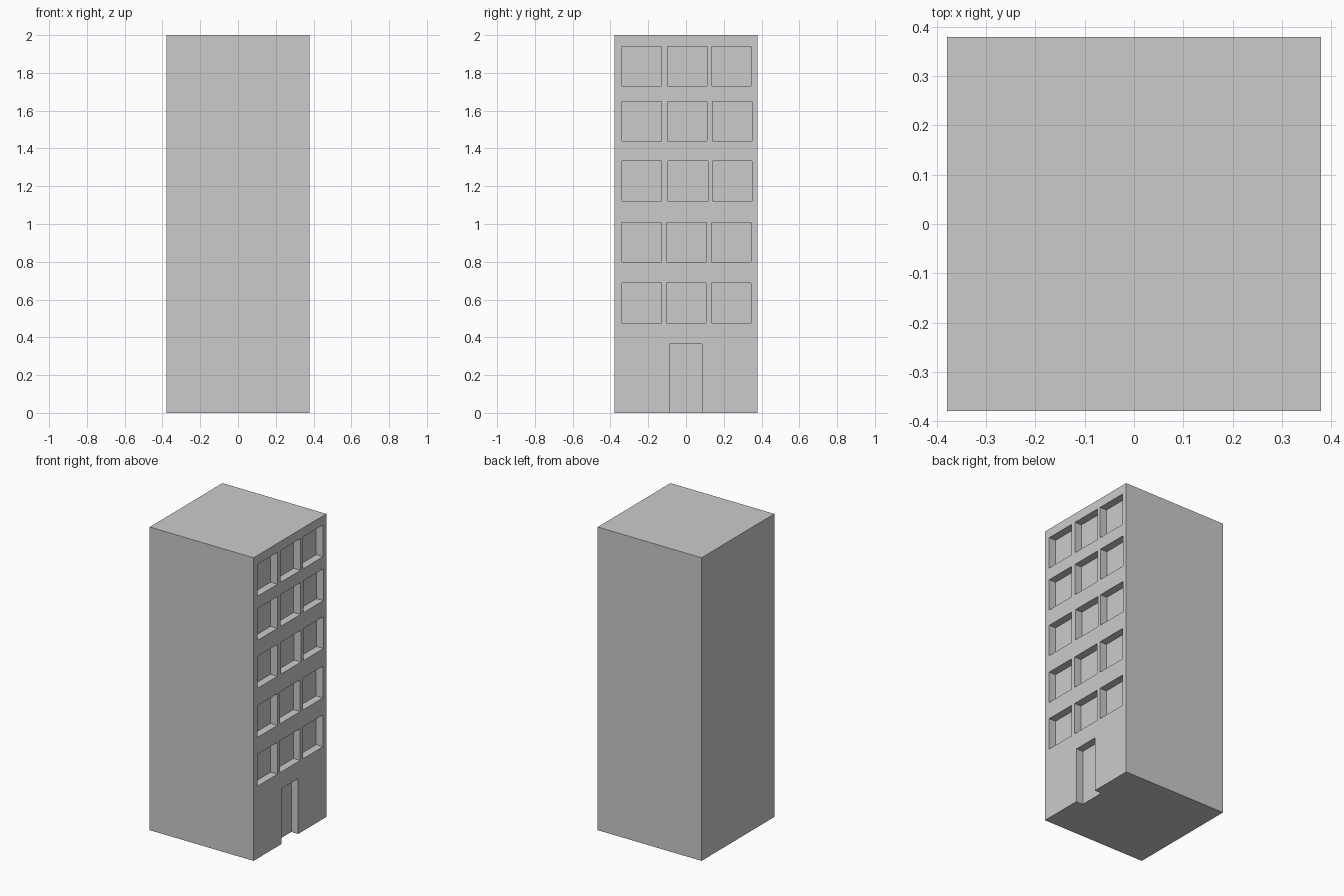
import bpy
import bmesh
from mathutils import Matrix

if "Cube" in bpy.data.objects:
    bpy.data.objects.remove(bpy.data.objects["Cube"])

HALF = 0.379      # half the building's width and depth
HEIGHT = 2.0
DEPTH = 0.05      # recess depth of windows and door

grey = bpy.data.materials.new("plain grey")
grey.diffuse_color = (0.6, 0.6, 0.6, 1)
grey.use_nodes = True
grey.node_tree.nodes["Principled BSDF"].inputs["Base Color"].default_value = grey.diffuse_color


def add_box(bm, lo, hi):
    size = [b - a for a, b in zip(lo, hi)]
    mid = [(a + b) / 2 for a, b in zip(lo, hi)]
    bmesh.ops.create_cube(bm, size=1, matrix=Matrix.Translation(mid) @ Matrix.Diagonal((*size, 1)))


def make_object(name, bm):
    mesh = bpy.data.meshes.new(name)
    bm.to_mesh(mesh)
    bm.free()
    mesh.materials.append(grey)
    obj = bpy.data.objects.new(name, mesh)
    bpy.context.collection.objects.link(obj)
    return obj


# Building block
bm = bmesh.new()
add_box(bm, (-HALF, -HALF, 0), (HALF, HALF, HEIGHT))
building = make_object("building", bm)

# Recess cutter: window rows (bottom height, middle and right column centres)
rows = [(0.477, 0.002, 0.239), (0.799, 0.002, 0.239), (1.123, 0.011, 0.244),
        (1.439, 0.006, 0.244), (1.730, 0.006, 0.240)]
bm = bmesh.new()
for z, middle, right in rows:
    for y in (-0.235, middle, right):
        add_box(bm, (HALF - DEPTH, y - 0.105, z), (HALF + 0.1, y + 0.105, z + 0.21))

# Doorway, open at the ground
add_box(bm, (HALF - DEPTH, -0.086, -0.1), (HALF + 0.1, 0.086, 0.365))
cutter = make_object("recess_cutter", bm)
cutter.hide_render = True

# Cut the recesses and drop the cutter
mod = building.modifiers.new("recesses", 'BOOLEAN')
mod.operation = 'DIFFERENCE'
mod.solver = 'EXACT'
mod.object = cutter
bpy.context.view_layer.objects.active = building
bpy.ops.object.modifier_apply(modifier=mod.name)
bpy.data.objects.remove(cutter)
